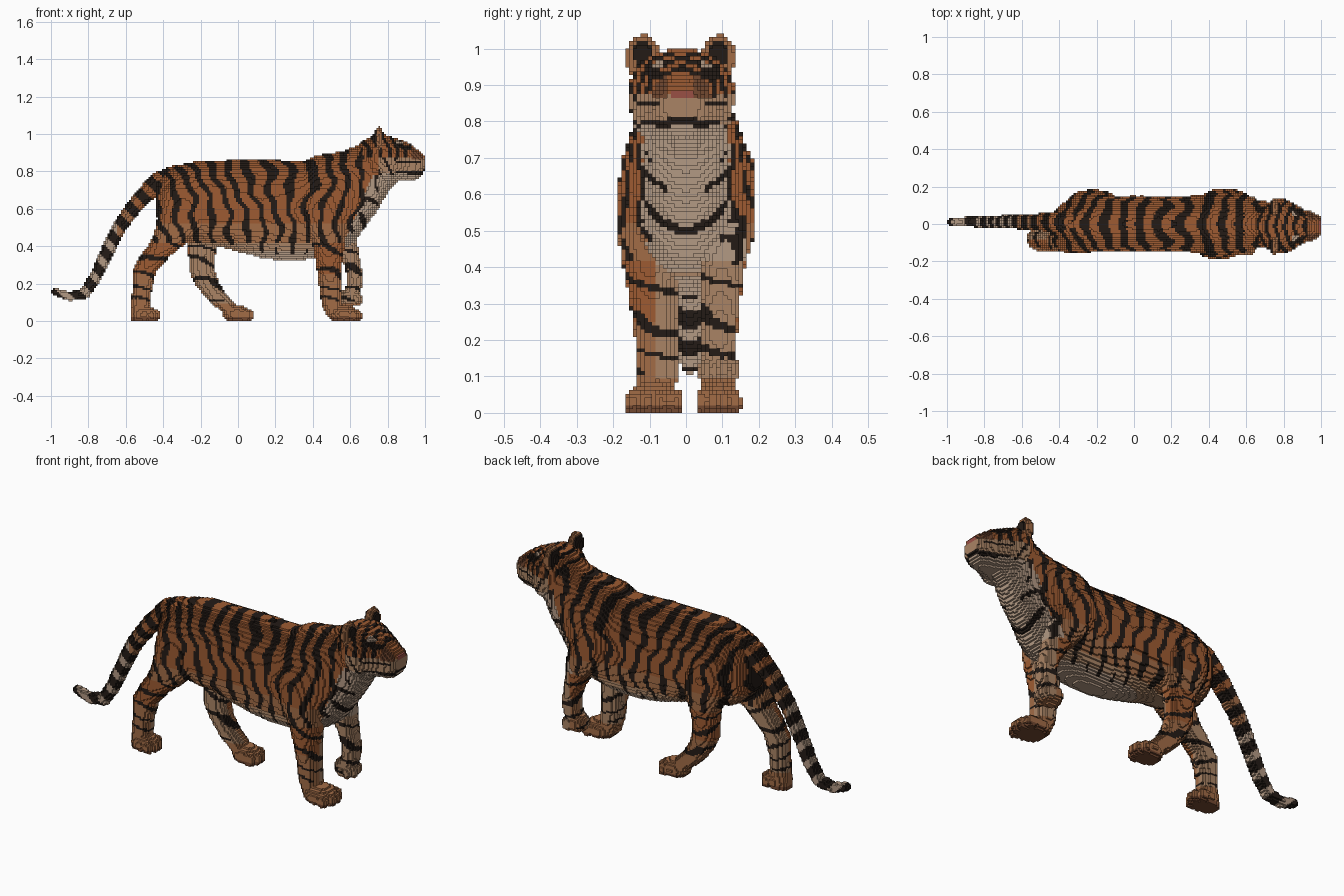
import bpy, math

if "Cube" in bpy.data.objects:
    bpy.data.objects.remove(bpy.data.objects["Cube"])

N = 192
H = 2 / N                        # block size
cells = {}                       # (i, j, k) -> part name


def centre(c):
    return (-1 + (c[0] + .5) * H, (c[1] + .5) * H, (c[2] + .5) * H)


def index(p):
    return (math.floor((p[0] + 1) / H), math.floor(p[1] / H), math.floor(p[2] / H))


def fill(part, p, r, power=2, flat=None):
    """Fill an ellipsoid, or with flat=axis one elliptical slice across that axis."""
    spans = []
    for ax, (a, s) in enumerate(zip(p, r)):
        origin = 1 if ax == 0 else 0
        spans.append(range(math.floor((a - s + origin) / H), math.floor((a + s + origin) / H) + 1))
    if flat is not None:
        spans[flat] = [index(p)[flat]]
    for i in spans[0]:
        for j in spans[1]:
            for k in spans[2]:
                c = centre((i, j, k))
                if k >= 0 and sum(abs((c[n] - p[n]) / r[n]) ** power for n in range(3) if n != flat) <= 1:
                    cells.setdefault((i, j, k), part)


def loft(part, axis, stations, power=2.2):
    """Stack slices (t, c1, c2, r1, r2) along an axis (0 = x, 2 = z)."""
    stations = sorted(stations)
    for n in range(N):
        t = (-1 if axis == 0 else 0) + (n + .5) * H
        for s, e in zip(stations, stations[1:]):
            if s[0] <= t < e[0]:
                f = (t - s[0]) / (e[0] - s[0])
                _, a, b, ra, rb = (u + (v - u) * f for u, v in zip(s, e))
                if axis == 0:
                    fill(part, (t, a, b), (H, ra, rb), power, 0)
                else:
                    fill(part, (a, b, t), (ra, rb, H), power, 2)


def profile(part, rows, cy, power):
    """Loft along x from a side profile: (x, top, bottom, half width)."""
    loft(part, 0, [(x, cy, (t + b) / 2, w, (t - b) / 2) for x, t, b, w in rows], power)


# tail: a tapering tube along a path
path = [(-.979, .157, .021), (-.9, .132, .025), (-.82, .148, .03), (-.765, .23, .033), (-.71, .35, .035),
        (-.63, .51, .038), (-.525, .65, .044), (-.42, .745, .055), (-.34, .78, .05)]
for a, b in zip(path, path[1:]):
    for s in range(15):
        x, z, r = (u + (v - u) * s / 14 for u, v in zip(a, b))
        fill("tail", (x, .012, z), (r, r, r))

# ears
EARS = (-.118, .09)
for y in EARS:
    fill("ears", (.752, y, .975), (.03, .047, .063))

# head with muzzle and cheeks
profile("head", [(.67, .965, .80, .08), (.72, .99, .75, .125), (.78, .998, .745, .145), (.82, .987, .745, .142),
                 (.87, .968, .75, .113), (.91, .952, .752, .09), (.945, .925, .755, .08),
                 (.98, .905, .768, .066), (1, .885, .81, .045)], -.012, 2.35)
for y in (-.10, .076):
    fill("head", (.80, y, .83), (.06, .05, .08))

# torso with neck
profile("torso", [(-.44, .76, .56, .06), (-.38, .805, .47, .115), (-.3, .837, .43, .14), (-.2, .857, .41, .15),
                  (-.1, .858, .40, .15), (0, .862, .37, .146), (.13, .865, .335, .142), (.25, .858, .32, .146),
                  (.35, .853, .325, .155), (.42, .888, .34, .17), (.5, .897, .36, .172), (.57, .91, .385, .16),
                  (.63, .935, .43, .137), (.68, .967, .50, .123), (.75, .985, .60, .115),
                  (.81, .97, .70, .09), (.86, .9, .75, .06)], 0, 2.25)

# legs: (z, x, y, x radius, y radius)
loft("front_leg_near", 2, [(.78, .45, -.09, .05, .04), (.70, .45, -.105, .10, .072), (.58, .45, -.11, .12, .08),
                           (.48, .47, -.108, .11, .078), (.40, .485, -.10, .087, .072), (.30, .487, -.088, .069, .066),
                           (.2, .492, -.081, .061, .059), (.1, .50, -.081, .055, .058), (.03, .52, -.085, .05, .05)])
loft("front_leg_far", 2, [(.78, .45, .09, .05, .04), (.70, .45, .107, .10, .076), (.58, .48, .113, .12, .079),
                          (.48, .52, .11, .11, .075), (.40, .575, .10, .065, .062), (.32, .607, .095, .046, .053),
                          (.25, .625, .092, .043, .048), (.2, .625, .092, .042, .047), (.14, .605, .09, .045, .048)])
loft("hind_leg_near", 2, [(.76, -.30, -.07, .05, .05), (.70, -.30, -.08, .11, .065), (.6, -.29, -.088, .135, .07),
                          (.5, -.31, -.092, .127, .066), (.42, -.37, -.09, .10, .06), (.35, -.44, -.085, .08, .055),
                          (.27, -.50, -.08, .067, .048), (.18, -.513, -.08, .053, .045), (.1, -.52, -.08, .05, .045),
                          (.0, -.525, -.08, .05, .045)])
loft("hind_leg_far", 2, [(.76, -.24, .08, .05, .05), (.70, -.24, .095, .11, .075), (.6, -.22, .107, .135, .077),
                         (.5, -.2, .108, .12, .07), (.42, -.19, .105, .085, .06), (.35, -.194, .10, .072, .055),
                         (.27, -.192, .095, .07, .05), (.2, -.165, .092, .065, .047), (.15, -.13, .092, .063, .047),
                         (.1, -.085, .09, .065, .048), (.06, -.045, .09, .05, .05), (.02, -.03, .09, .04, .05)])

# paws with four toes each: leg, heel-to-toe centre, length radius, width, lift
for part, x, y, rx, ry, lift in (("front_leg_near", .565, -.087, .085, .08, 0), ("hind_leg_near", -.503, -.083, .07, .06, 0),
                                 ("hind_leg_far", -.005, .09, .075, .062, 0), ("front_leg_far", .593, .09, .056, .056, .09)):
    fill(part, (x, y, lift + .035), (rx, ry, .05))
    for n in (-1.5, -.5, .5, 1.5):
        fill(part, (x + rx * (.85 if abs(n) < 1 else .6), y + n * ry * .5, lift + .028), (.028, ry * .26, .033))


# coat pattern: returns a material name for a block
def coat(part, x, y, z):
    wave = lambda u, pitch: math.sin(2 * math.pi * u / pitch)
    if part == "tail":
        return "black" if wave(x + z, .125) > -.1 else ("cream" if x < -.65 else "tan" if x < -.55 else "orange")
    if part == "ears":
        e = min(math.hypot(y - c, (z - .985) * .8) for c in EARS)
        return "black" if e < .028 or x < .74 else "tan"
    if part == "head":
        d = abs(y + .012)
        if x > .84:
            if .867 < z < .89 and d < .028 and x > .96:
                return "pink"
            if math.hypot(d - .072, (z - .93) * 1.6) < .026 or (abs(z - .806 + d * .25) < .011 and d < .07):
                return "black"
            if abs(d - .085) < .035 and .945 < z < .965:
                return "cream"
            if z < .79:
                return "cream"
            if z < .862:                                     # whisker rows
                return "black" if wave(z, .024) > .6 and .03 < d and x < .98 else "pale"
            if x > .93 and d > .035:
                return "brown"
        if z < .87 and x > .75:
            return "black" if wave(x + z * .5, .06) > .6 and d > .09 and z > .78 else "pale" if z > .79 else "cream"
        return "black" if wave(x - .3 * d + .01 * math.sin(40 * z), .05) > .25 and z > .87 and x < .93 else "orange"
    wob = .018 * math.sin(19 * z + 7 * x) + .01 * math.sin(41 * z - 13 * x)
    if part != "torso" and z < .42:
        if z < .09:                                          # paws
            return "brown" if z < .02 else "tan"
        if wave(z + .25 * x + .3 * y + wob, .085) > .75 and z > .1:
            return "black"
        inner = abs(y) < .085 or part == "front_leg_far" and x > .6
        return "pale" if inner else "tan" if z < .25 else "orange"
    lean = .22 * (z - .6) * max(-.8, min(1, 1 - (x - .1) * 5))
    back = max(0, min(1, (z - .66) * 6))
    stripe = wave(x + lean - .3 * (abs(y) - .14) * back + wob, .088) + .25 * math.sin(23 * z + 37 * x)
    if x > .56 + (z - .4) * .42:                             # throat and chest
        bib = abs(z - .5 - 6 * y * y) < .013 and abs(y) < .11 or abs(z - .6 - 5 * y * y) < .01 and .05 < abs(y) < .11
        return "black" if bib or (stripe > .8 and abs(y) > .09) else "cream"
    if z < .42 and part == "torso":
        return "black" if stripe > .8 and abs(y) > .07 else "cream" if z < .38 else "pale"
    return "black" if stripe > .4 - .4 * back + (.15 if x > .55 else 0) else "orange" if z > .52 else "tan"


COLOURS = {"orange": (.34, .105, .032, 1), "tan": (.36, .15, .062, 1), "pale": (.40, .23, .13, 1), "brown": (.17, .065, .03, 1),
           "cream": (.45, .32, .23, 1), "black": (.017, .011, .008, 1), "pink": (.32, .08, .06, 1)}
mats = {}
for name, rgba in COLOURS.items():
    mats[name] = bpy.data.materials.new(name)
    mats[name].diffuse_color = rgba
NAMES = list(COLOURS)

# build one block mesh per part, keeping only the exposed block faces
for part in sorted(set(cells.values())):
    verts, faces, slots = {}, [], []
    for c in [c for c, p in cells.items() if p == part]:
        for ax in range(3):
            for side in (0, 1):
                n = list(c)
                n[ax] += 2 * side - 1
                if tuple(n) in cells:
                    continue
                quad = []
                for u, v in ((0, 0), (1, 0), (1, 1), (0, 1)):
                    p = list(c)
                    p[ax] += side
                    p[(ax + 1) % 3] += u
                    p[(ax + 2) % 3] += v
                    quad.append(verts.setdefault(tuple(p), len(verts)))
                faces.append(quad if side else quad[::-1])
                slots.append(NAMES.index(coat(part, *centre(c))))
    mesh = bpy.data.meshes.new(part)
    mesh.from_pydata([(-1 + i * H, j * H, k * H) for i, j, k in verts], [], faces)
    for m in NAMES:
        mesh.materials.append(mats[m])
    mesh.polygons.foreach_set("material_index", slots)
    mesh.update()
    bpy.context.collection.objects.link(bpy.data.objects.new(part, mesh))

for m in bpy.data.materials:
    if m.users and not m.is_grease_pencil:
        m.use_nodes = True
        m.node_tree.nodes["Principled BSDF"].inputs["Base Color"].default_value = m.diffuse_color
